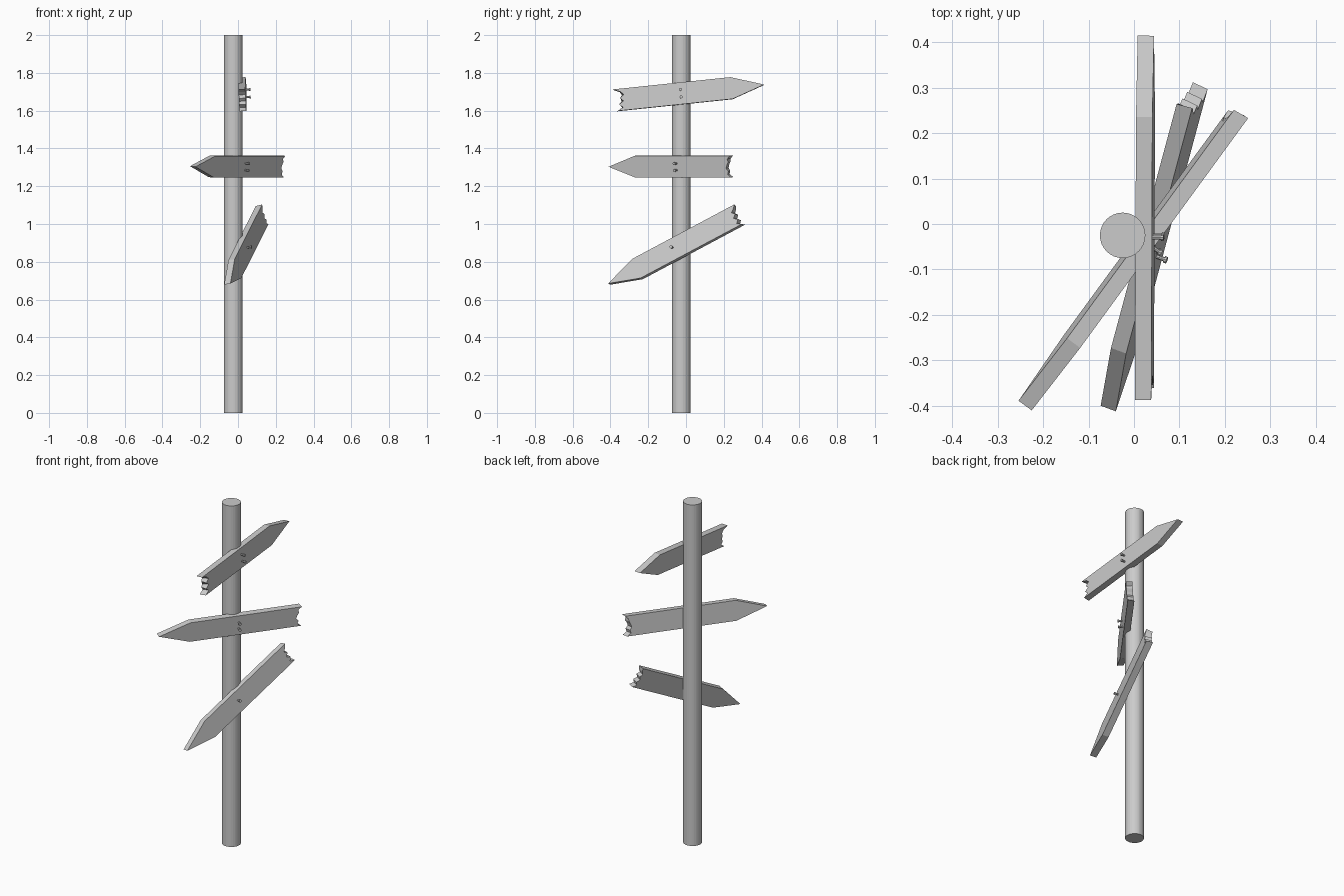
import bpy, bmesh
from mathutils import Vector, Matrix

if "Cube" in bpy.data.objects:
    bpy.data.objects.remove(bpy.data.objects["Cube"])

HALF = 0.058      # half board width
THICK = 0.036     # board thickness
POINT = 0.174     # length of the arrow point


def finish(name, bm):
    bmesh.ops.recalc_face_normals(bm, faces=bm.faces)
    mesh = bpy.data.meshes.new(name)
    bm.to_mesh(mesh)
    bm.free()
    ob = bpy.data.objects.new(name, mesh)
    bpy.context.collection.objects.link(ob)
    return ob


def add_rod(bm, a, b, r, sides):
    axis = b - a
    rot = axis.to_track_quat('Z', 'Y').to_matrix().to_4x4()
    bmesh.ops.create_cone(bm, cap_ends=True, segments=sides, radius1=r, radius2=r,
                          depth=axis.length, matrix=Matrix.Translation((a + b) / 2) @ rot)


def sign(name, tip, along, up, length, front_jag, back_jag, nails):
    """Arrow board: tip = front face tip, along = direction from tip to broken end."""
    tip, u = Vector(tip), Vector(along).normalized()
    v = Vector(up)
    v = (v - u * v.dot(u)).normalized()
    n = u.cross(v)
    if n.x < 0:
        n = -n

    # board with a pointed end and a splintered end
    bm = bmesh.new()
    rings = []
    for jag, depth in ((front_jag, 0), (back_jag, -THICK)):
        pts = [(POINT, HALF), (0, 0), (POINT, -HALF)]
        k = len(jag) - 1
        pts += [(length - j, HALF * (2 * i / k - 1)) for i, j in enumerate(jag)]
        rings.append([bm.verts.new(tip + u * a + v * b + n * depth) for a, b in pts])
    front, back = rings
    bm.faces.new(front)
    bm.faces.new(back)
    for i in range(len(front)):
        j = (i + 1) % len(front)
        bm.faces.new((front[i], front[j], back[j], back[i]))
    finish(name + "_board", bm)

    # nails driven through the board, heads standing proud
    bm = bmesh.new()
    for a, b in nails:
        p = tip + u * a + v * b
        add_rod(bm, p - n * 0.03, p + n * 0.018, 0.005, 10)
        add_rod(bm, p + n * 0.018, p + n * 0.024, 0.008, 10)
    finish(name + "_nails", bm)


# post
bm = bmesh.new()
add_rod(bm, Vector((-0.025, -0.025, 0)), Vector((-0.025, -0.025, 2)), 0.05, 32)
finish("post", bm)

# signs (jag lists run from the bottom corner to the top corner)
sign("top_sign", (0.044, 0.414, 1.738), (-0.004, -0.995, -0.104), (-0.05, 0, 1), 0.80,
     [0.015, 0.045, 0.025, 0.05, 0.032, 0.055, 0.04, 0.0],
     [0.01, 0.04, 0.03, 0.04, 0.036, 0.045, 0.035, 0.0],
     [(0.444, 0.02), (0.444, -0.02)])
sign("middle_sign", (-0.225, -0.41, 1.303), (0.59, 0.807, 0), (0.07, -0.05, 1), 0.80,
     [0.0, 0.022, 0.016, 0.03, 0.024, 0.014, 0.02, 0.0],
     [0.012, 0.035, 0.03, 0.04, 0.034, 0.026, 0.022, 0.004],
     [(0.447, 0.018), (0.447, -0.018)])
sign("bottom_sign", (-0.04, -0.412, 0.685), (0.231, 0.859, 0.458), (-0.301, -0.384, 0.873), 0.803,
     [0.004, 0.03, 0.014, 0.034, 0.016, 0.032, 0.012, 0.0],
     [0.0, 0.022, 0.01, 0.026, 0.012, 0.024, 0.01, 0.004],
     [(0.40, 0.008)])
